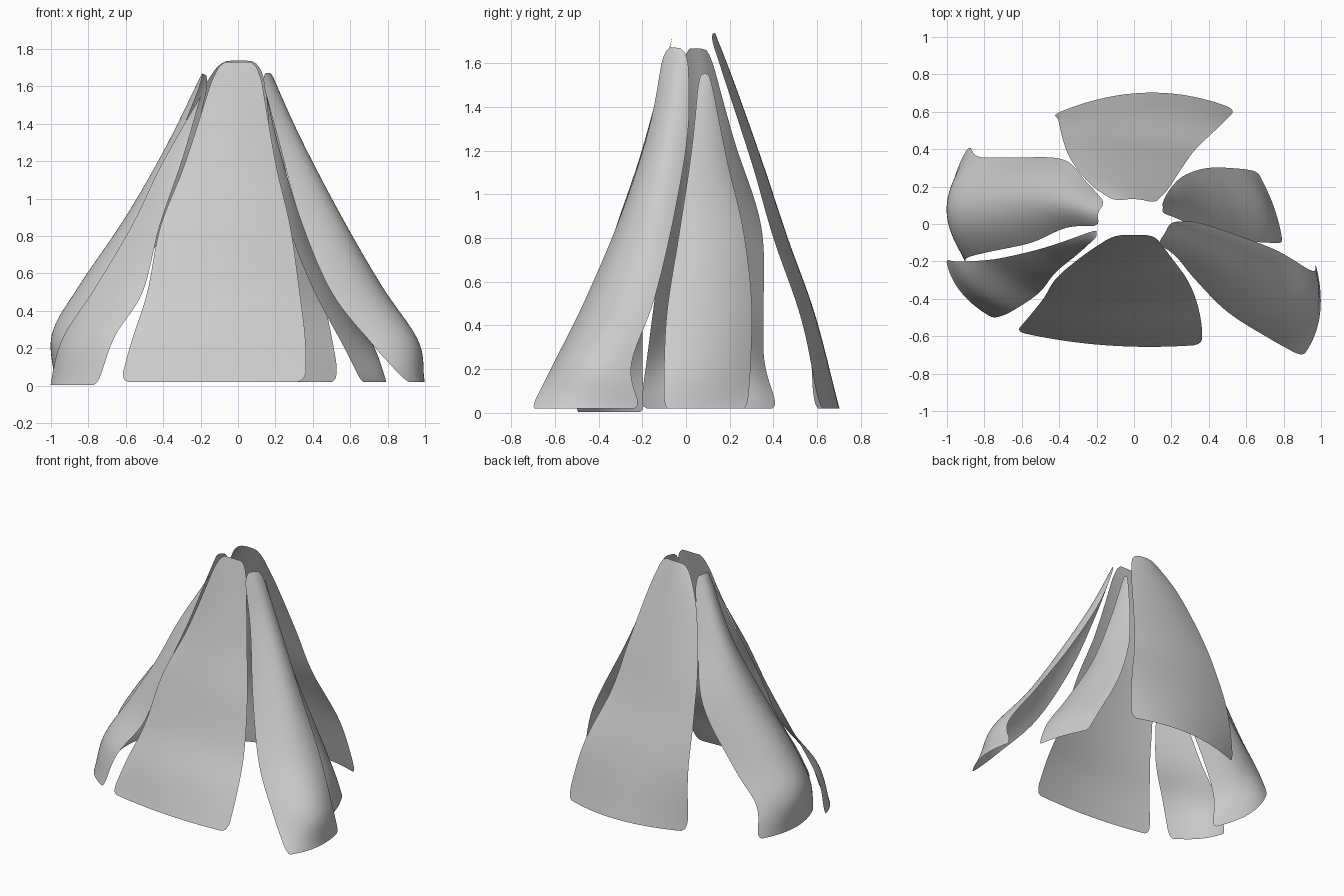
import bpy
from math import sqrt
from mathutils import Vector

NV, NU = 50, 24


def spline(pts, t):
    """Catmull-Rom through pts, t in 0..len-1"""
    n = len(pts) - 1
    i = min(int(t), n - 1)
    f = t - i
    b, c = pts[i], pts[i + 1]
    a = pts[i - 1] if i > 0 else b * 2 - c
    d = pts[i + 2] if i + 2 <= n else c * 2 - b
    return 0.5 * (2 * b + (c - a) * f + (2 * a - 5 * b + 4 * c - d) * f * f
                  + (3 * b - a - 3 * c + d) * f ** 3)


def rounding(dist, radius, amount):
    """Narrowing factor that rounds a panel's corners"""
    if dist >= radius:
        return 1.0
    return 1 - amount * (1 - sqrt(1 - (1 - dist / radius) ** 2))


def panel(name, rows, top_round=0.35):
    """Bowed sheet; each row = left xyz, right xyz, outward bulge, top to bottom"""
    left, mid, right = [], [], []
    for r in rows:
        a, b = Vector(r[0:3]), Vector(r[3:6])
        m = (a + b) / 2
        out = Vector((m.x, m.y, 0)).normalized()
        out.z = 0.5 * min(1, max(0, m.z * 3 - 0.1))
        left.append(a)
        right.append(b)
        mid.append(m + out.normalized() * r[6])
    n = len(rows) - 1
    verts, faces = [], []
    for j in range(NV + 1):
        s = j / NV
        # denser rows near both ends
        t = n * (s + 0.6 * (s * s * (3 - 2 * s) - s))
        a, m, b = (spline(c, t) for c in (left, mid, right))
        w = rounding(t, 0.25, top_round) * rounding(n - t, 0.3, 0.09)
        for i in range(NU + 1):
            u = (2 * i / NU - 1) * w
            p = a * (u * (u - 1) / 2) + m * (1 - u * u) + b * (u * (u + 1) / 2)
            p.z = max(p.z, 0)
            verts.append(p)
    k = NU + 1
    for j in range(NV):
        for i in range(NU):
            q = j * k + i
            faces.append((q, q + k, q + k + 1, q + 1))
    me = bpy.data.meshes.new(name)
    me.from_pydata(verts, [], faces)
    me.polygons.foreach_set("use_smooth", [True] * len(faces))
    ob = bpy.data.objects.new(name, me)
    bpy.context.collection.objects.link(ob)


# Front and back panels
panel("front_panel", [
    (-.11, -.06, 1.73, .11, -.06, 1.73, .0),
    (-.28, -.175, 1.2, .2, -.18, 1.2, .025),
    (-.415, -.29, .85, .28, -.29, .85, .03),
    (-.485, -.40, .5, .33, -.40, .5, .035),
    (-.565, -.50, .25, .36, -.53, .25, .04),
    (-.63, -.575, .02, .365, -.645, .02, .04)])
panel("back_panel", [
    (.11, .11, 1.73, -.1, .12, 1.73, .02),
    (.18, .185, 1.5, -.23, .21, 1.5, .025),
    (.26, .305, 1.13, -.335, .34, 1.13, .03),
    (.33, .40, .8, -.38, .45, .8, .035),
    (.465, .53, .42, -.405, .555, .42, .055),
    (.545, .61, .02, -.43, .585, .02, .105)])

# Right-hand panels
panel("front_right_panel", [
    (.12, -.1, 1.67, .185, .01, 1.66, .015),
    (.22, -.17, 1.3, .33, .01, 1.3, .055),
    (.33, -.3, .9, .54, -.055, .9, .085),
    (.5, -.47, .5, .77, -.145, .52, .09),
    (.72, -.61, .22, .95, -.25, .22, .11),
    (.9, -.71, .02, .97, -.21, .02, .065)], 0.55)
panel("back_right_panel", [
    (.15, .06, 1.55, .15, .11, 1.55, .005),
    (.24, .025, 1.2, .195, .19, 1.15, .015),
    (.36, -.03, .83, .27, .26, .85, .025),
    (.55, -.085, .48, .4, .3, .52, .04),
    (.72, -.1, .22, .57, .295, .2, .045),
    (.795, -.1, .02, .66, .28, .02, .02)])

# Left-hand panels
panel("back_left_panel", [
    (-.15, .11, 1.65, -.18, -.01, 1.66, .03),
    (-.25, .22, 1.25, -.36, -.02, 1.22, .09),
    (-.38, .345, .85, -.55, -.1, .83, .145),
    (-.65, .355, .45, -.78, -.15, .47, .15),
    (-.83, .36, .23, -.89, -.18, .24, .14),
    (-.88, .42, .02, -.9, -.21, .02, .09)])
panel("front_left_panel", [
    (-.2, -.03, 1.55, -.2, -.07, 1.54, .0),
    (-.41, -.105, 1.18, -.3, -.16, 1.2, .005),
    (-.565, -.15, .86, -.42, -.26, .85, .005),
    (-.76, -.19, .53, -.51, -.37, .5, .015),
    (-.94, -.2, .25, -.66, -.47, .26, .045),
    (-1.005, -.19, .005, -.75, -.505, .005, .05)])
